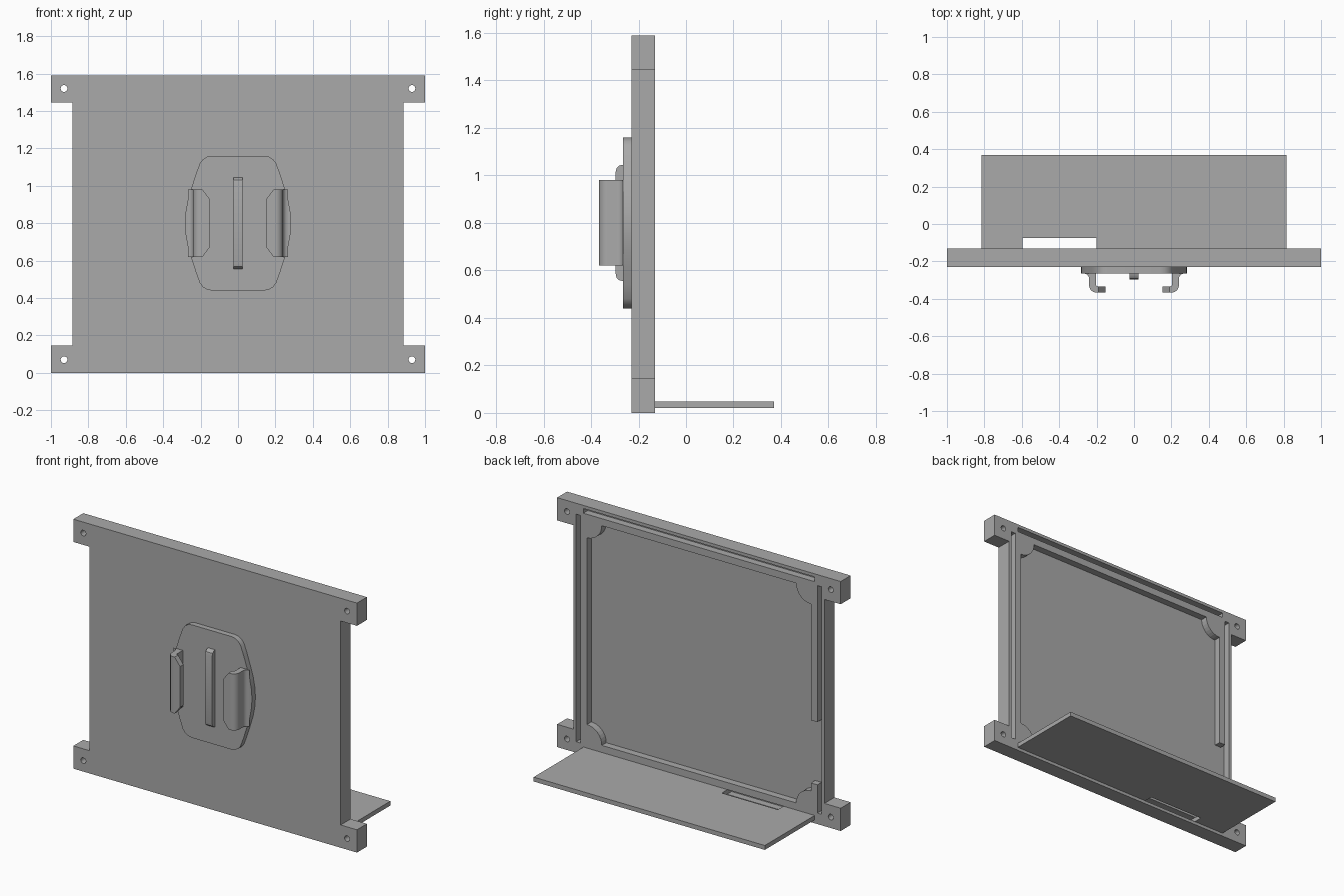
import bpy, bmesh
from math import sin, cos, pi, radians

cube = bpy.data.objects.get("Cube")
if cube:
    bpy.data.objects.remove(cube, do_unlink=True)

grey = bpy.data.materials.new("plain grey")
grey.use_nodes = True
COLOUR = (0.4, 0.4, 0.4, 1)
grey.diffuse_color = COLOUR
grey.node_tree.nodes["Principled BSDF"].inputs["Base Color"].default_value = COLOUR

W, H = 1.0, 1.59             # half width and height of the panel
FRONT, BACK = -0.23, -0.13   # panel faces
FLOOR = BACK - 0.045         # depth of slots and pocket
MID = H / 2


def prism(name, outline, lo, hi, axis="y", smooth=False):
    """Extrude an outline: (x, z) along y, (x, y) along z, (y, z) along x."""
    place = {"y": lambda a, b, t: (a, t, b),
             "z": lambda a, b, t: (a, b, t),
             "x": lambda a, b, t: (t, a, b)}[axis]
    bm = bmesh.new()
    rings = [[bm.verts.new(place(a, b, t)) for a, b in outline] for t in (lo, hi)]
    n = len(outline)
    for ring in rings:
        bm.faces.new(ring)
    for i in range(n):
        j = (i + 1) % n
        bm.faces.new((rings[0][i], rings[0][j], rings[1][j], rings[1][i]))
    bmesh.ops.recalc_face_normals(bm, faces=bm.faces)
    mesh = bpy.data.meshes.new(name)
    bm.to_mesh(mesh)
    bm.free()
    mesh.materials.append(grey)
    obj = bpy.data.objects.new(name, mesh)
    bpy.context.collection.objects.link(obj)
    if smooth:
        bpy.ops.object.select_all(action="DESELECT")
        obj.select_set(True)
        bpy.context.view_layer.objects.active = obj
        bpy.ops.object.shade_smooth_by_angle(angle=radians(35))
    return obj


def rect(x0, x1, z0, z1):
    return [(x0, z0), (x1, z0), (x1, z1), (x0, z1)]


def arc(cx, cy, r, start, end, n=8):
    return [(cx + r * cos(radians(start + (end - start) * i / n)),
             cy + r * sin(radians(start + (end - start) * i / n))) for i in range(n + 1)]


def four_way(quarter, cz):
    """Mirror an upper right quarter (from top centre to side) into a closed outline."""
    right = quarter + [(x, -z) for x, z in reversed(quarter) if z > 0]
    left = [(-x, z) for x, z in reversed(right) if x > 0]
    return [(x, z + cz) for x, z in right + left]


# Panel with four mounting tabs
SIDE, TAB = 0.885, 0.145
panel = prism("back_panel", four_way(
    [(W, MID), (W, MID - TAB), (SIDE, MID - TAB)], MID), FRONT, BACK)

# Cutters: pocket with rounded corner bosses, edge slots, cable notch, screw holes
cutters = []


def cutter(outline, lo=FLOOR):
    obj = prism("cutter", outline, lo, BACK + 0.05)
    obj.hide_render = True
    cutters.append(obj)


PX, PZ, BOSS = 0.79, MID - 0.095, 0.105
cutter(four_way(arc(PX, PZ, BOSS, 180, 270), MID))
for s in (-1, 1):
    cutter(rect(*sorted((s * 0.835, s * 0.865)), 0.07, H - 0.07))
    for z in (0.07, H - 0.07):
        cutter(arc(s * 0.93, z, 0.018, 0, 345, 23), FRONT - 0.05)
for z in (0.02, H - 0.05):
    cutter(rect(-0.815, 0.815, z, z + 0.03))
cutter(rect(-0.85, -0.77, 0.25, 0.65), FLOOR + 0.003)

bpy.context.view_layer.objects.active = panel
for obj in cutters:
    mod = panel.modifiers.new("cut", "BOOLEAN")
    mod.operation = "DIFFERENCE"
    mod.solver = "EXACT"
    mod.object = obj
    bpy.ops.object.modifier_apply(modifier=mod.name)
for obj in cutters:
    bpy.data.objects.remove(obj, do_unlink=True)

# Sliding plate standing out of the lower slot, with a cable notch
prism("bottom_plate", [
    (-0.815, 0.37), (0.815, 0.37), (0.815, FLOOR), (-0.2, FLOOR), (-0.2, -0.075),
    (-0.595, -0.075), (-0.595, FLOOR), (-0.815, FLOOR)], 0.021, 0.049, "z")

# Rounded mounting pad on the front
PAD = FRONT - 0.035
pad_quarter = [(0.14, 0.36), (0.165, 0.355), (0.187, 0.342), (0.204, 0.32),
               (0.226, 0.26), (0.25, 0.185), (0.268, 0.125), (0.28, 0.06), (0.284, 0)]
prism("mount_pad", four_way(pad_quarter, 0.8), PAD, FRONT, smooth=True)

# Centre rib with rounded ends
prism("centre_rib", [
    (PAD, 0.555), (-0.28, 0.558), (-0.292, 0.568), (-0.296, 0.585),
    (-0.296, 1.015), (-0.292, 1.032), (-0.28, 1.042), (PAD, 1.045)],
    -0.025, 0.025, "x", smooth=True)

# Pair of hooks: a flared wall and a chamfered lip
TIP, LIP = -0.367, -0.333
wall = (arc(0.268, -0.293, 0.028, 90, 180, 6) + arc(0.2, -0.327, 0.04, 0, -90, 8)
        + [(0.195, TIP), (0.195, LIP)] + arc(0.193, -0.322, 0.011, -90, 0, 4)
        + [(0.204, PAD)])
lip = [(0.197, 0.98), (0.19, 0.98), (0.152, 0.93),
       (0.152, 0.67), (0.19, 0.62), (0.197, 0.62)]
for s, side in ((1, "left"), (-1, "right")):
    prism(side + "_hook_wall", [(s * x, y) for x, y in wall], 0.62, 0.98, "z", smooth=True)
    prism(side + "_hook_lip", [(s * x, z) for x, z in lip], TIP, LIP)
